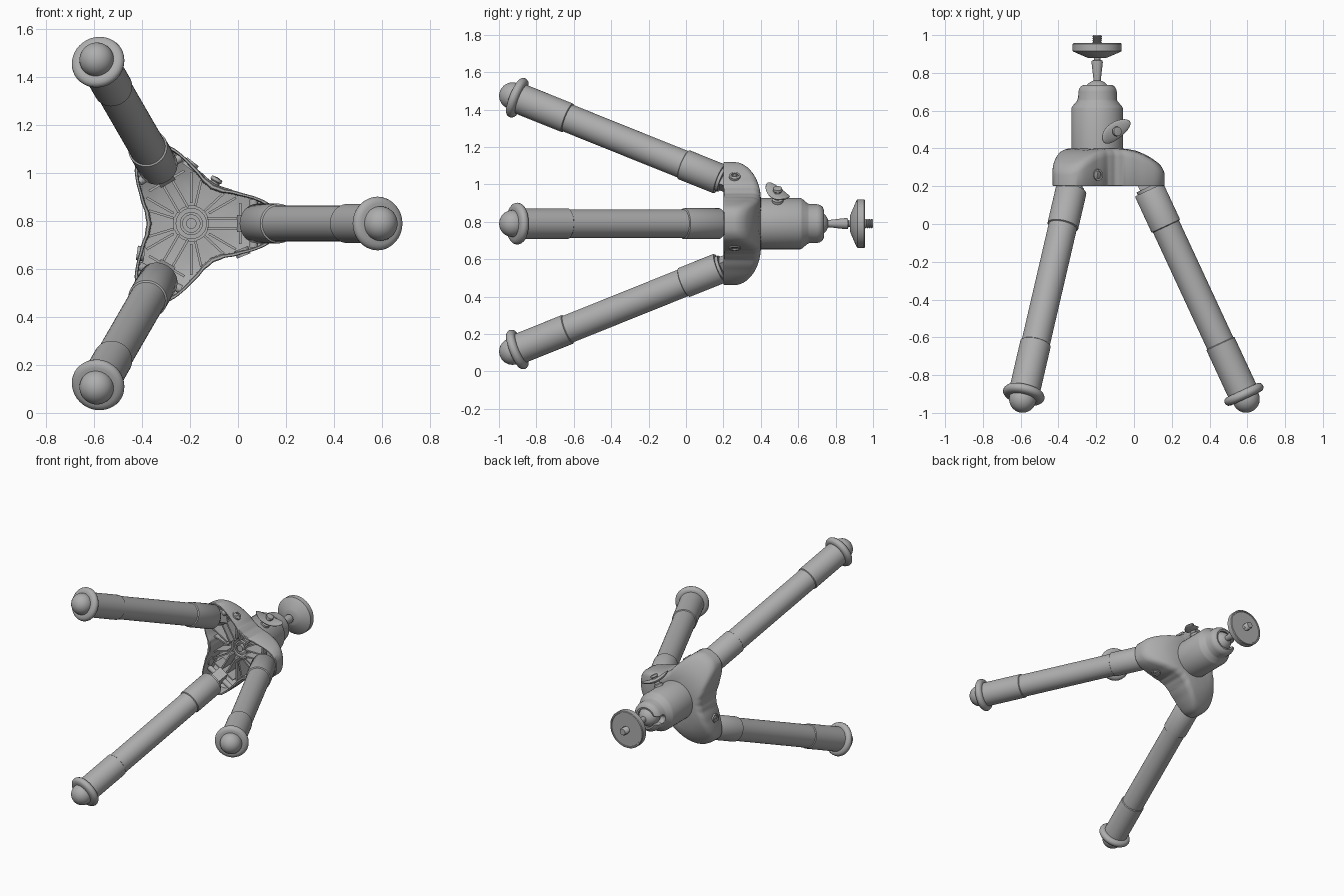
import bpy, bmesh
from math import sin, cos, pi, radians
from mathutils import Matrix, Vector

if "Cube" in bpy.data.objects:
    bpy.data.objects.remove(bpy.data.objects["Cube"], do_unlink=True)

# One grey plastic for everything
grey = bpy.data.materials.new("mid_grey")
grey.use_nodes = True
grey.diffuse_color = (0.42, 0.42, 0.42, 1)
grey.node_tree.nodes["Principled BSDF"].inputs["Base Color"].default_value = (0.42, 0.42, 0.42, 1)

# Tripod frame: local z runs along the column, which lies along world y
BASE = Matrix.Translation((-0.195, 0, 0.79)) @ Matrix.Rotation(-pi / 2, 4, 'X')
UNIT = Matrix.Identity(4)


def T(x, y, z):
    return Matrix.Translation((x, y, z))


def R(deg, axis):
    return Matrix.Rotation(radians(deg), 4, axis)


def finish(name, bm, matrix=UNIT, angle=35):
    bmesh.ops.remove_doubles(bm, verts=bm.verts, dist=1e-5)
    bmesh.ops.recalc_face_normals(bm, faces=bm.faces)
    bm.transform(BASE @ matrix)
    mesh = bpy.data.meshes.new(name)
    bm.to_mesh(mesh)
    bm.free()
    mesh.materials.append(grey)
    for p in mesh.polygons:
        p.use_smooth = True
    mesh.set_sharp_from_angle(angle=radians(angle))
    ob = bpy.data.objects.new(name, mesh)
    bpy.context.collection.objects.link(ob)
    return ob


def skin(bm, rings):
    """Join rings of equal length with quads."""
    rows = [[bm.verts.new(p) for p in ring] for ring in rings]
    n = len(rows[0])
    for a, b in zip(rows, rows[1:]):
        for i in range(n):
            j = (i + 1) % n
            bm.faces.new((a[i], a[j], b[j], b[i]))


def lathe(name, profile, matrix=UNIT, n=40):
    bm = bmesh.new()
    skin(bm, [[(r * cos(2 * pi * i / n), r * sin(2 * pi * i / n), h) for i in range(n)]
              for r, h in profile])
    bmesh.ops.dissolve_degenerate(bm, edges=bm.edges, dist=1e-6)
    return finish(name, bm, matrix)


def box(name, size, matrix):
    bm = bmesh.new()
    bmesh.ops.create_cube(bm, size=1, matrix=Matrix.Diagonal((*size, 1)))
    return finish(name, bm, matrix)


def arc(r, h, a0, a1, steps):
    """Profile points on a circle of radius r centred on the axis at height h."""
    angles = [radians(a0 + (a1 - a0) * i / steps) for i in range(steps + 1)]
    return [(max(0, r * cos(a)), h + r * sin(a)) for a in angles]


def cut(target, cutter):
    mod = target.modifiers.new("cut", 'BOOLEAN')
    mod.operation = 'DIFFERENCE'
    mod.object = cutter
    bpy.context.view_layer.objects.active = target
    bpy.ops.object.modifier_apply(modifier=mod.name)
    bpy.data.objects.remove(cutter, do_unlink=True)


# Three-armed hub: a hollow shell following a three-fold outline
OUTLINE = [(0, .358), (8, .356), (15, .335), (22, .293), (30, .25), (45, .2), (60, .185)]


def outline(deg):
    d = deg % 120
    d = min(d, 120 - d)
    for (a, ra), (b, rb) in zip(OUTLINE, OUTLINE[1:]):
        if d <= b:
            return ra + (rb - ra) * (d - a) / (b - a)


def top(r):
    return 0.4 - 0.1 * (max(0, r - 0.13) / 0.22) ** 2


raw = [outline(2.5 * i) for i in range(144)]
edge = [(raw[i - 1] + 2 * raw[i] + raw[(i + 1) % 144]) / 4 for i in range(144)]


def ring(radius, height):
    pts = []
    for i, e in enumerate(edge):
        a, r = radians(2.5 * i), radius(e)
        pts.append((r * cos(a), r * sin(a), height(r)))
    return pts


rings = [ring(lambda e, s=s: (e - .022) * s, lambda r: top(r) - .03) for s in (0, .35, .6, .8, 1)]
rings += [ring(lambda e: e - .02, lambda r: .206), ring(lambda e: e - .015, lambda r: .2),
          ring(lambda e: e - .004, lambda r: .2), ring(lambda e: e, lambda r: .205)]
for k in range(5):
    a = radians(22.5 * k)
    rings.append(ring(lambda e: e - .035 * (1 - cos(a)), lambda r: top(r) - .035 * (1 - sin(a))))
rings += [ring(lambda e, s=s: (e - .035) * s, top) for s in (.9, .8, .65, .4, 0)]
bm = bmesh.new()
skin(bm, rings)
bmesh.ops.dissolve_degenerate(bm, edges=bm.edges, dist=1e-6)
finish("hub_shell", bm)

# Ribs and centre rings inside the hub
for r in (.075, .048):
    lathe("hub_ring", [(r, .38), (r, .31), (r - .012, .31), (r - .012, .38), (r, .38)])
lathe("hub_centre_pin", [(0, .3), (.022, .3), (.022, .38), (0, .38)])
for k in range(3):
    spin = R(120 * k, 'Z')
    for s in (-1, 1):
        box("arm_rib", (.15, .01, .1), spin @ T(.14, .022 * s, .31))
        box("web_rib", (.11, .01, .1), spin @ R(60 + 17 * s, 'Z') @ T(.13, 0, .31))
        box("arm_side_rib", (.13, .01, .1), spin @ R(30 * s, 'Z') @ T(.15, 0, .31))
    box("arm_cross_rib", (.01, .17, .1), spin @ T(.205, 0, .31))

# Legs: stepped tube, foot flange, rubber ball and pivot tab
TUBE = [(0, 0), (.066, 0), (.066, .016), (.079, .016), (.083, .022), (.083, .226), (.076, .23),
        (.076, .91), (.082, .914), (.082, 1.19), (0, 1.19)]
FLANGE = [(0, 1.185), (.09, 1.185), (.103, 1.19), (.11, 1.2), (.112, 1.21), (.109, 1.221),
          (.1, 1.23), (.085, 1.234), (0, 1.234)]
for k in range(3):
    spin = R(120 * k, 'Z')
    m = spin @ T(.268, 0, .195) @ R(180 - 24.9, 'Y')
    lathe("leg_tube", TUBE, m)
    lathe("foot_flange", FLANGE, m)
    lathe("foot_ball", arc(.072, 1.237, -90, 90, 18), m)
    box("pivot_tab", (.09, .07, .1), m @ T(0, 0, -.035))
    lathe("pivot_pin", [(0, -.1), (.018, -.1), (.018, .1), (0, .1)],
          spin @ T(.26, 0, .26) @ R(90, 'X'), 20)
    # Screw set into one side of each arm: rim, head and cross bar
    side = spin @ R(30, 'Z') @ T(.248, 0, .26) @ R(38, 'Z') @ R(90, 'Y')
    lathe("screw_rim", [(.02, -.02), (.02, .012), (.03, .012), (.032, -.02), (.02, -.02)], side, 24)
    lathe("screw_head", [(0, -.02), (.02, -.02), (.02, .004), (.012, .008), (0, .008)], side, 24)
    box("screw_bar", (.026, .006, .006), side @ T(0, 0, .009))

# Ball head housing with an open socket and a tilt slot
housing = lathe("head_housing", [
    (0, .39), (.137, .39), (.137, .612), (.132, .622), (.108, .65), (.104, .66), (.104, .7),
    (.1, .716), (.09, .73), (.075, .737), (.064, .735), (.07, .69), (.06, .645), (0, .63)], n=48)
bm = bmesh.new()
bmesh.ops.create_cube(bm, size=1, matrix=T(-.09, 0, .74) @ Matrix.Diagonal((.1, .06, .1, 1)))
cut(housing, finish("slot_cutter_box", bm))
cut(housing, lathe("slot_cutter_round", [(0, 0), (.0301, 0), (.0301, .1), (0, .1)],
                   T(-.14, 0, .69) @ R(90, 'Y'), 24))

# Ball and neck
lathe("swivel_ball", arc(.069, .693, -90, 90, 18))
lathe("ball_neck", [(0, .74), (.02, .75), (.02, .77), (.03, .855), (.028, .866), (.017, .868),
                    (.017, .89), (0, .89)])

# Mounting plate and threaded stud
lathe("mount_plate", [(0, .878), (.045, .878), (.06, .884), (.125, .912), (.13, .917), (.13, .952),
                      (.126, .957), (.118, .957), (.116, .953), (0, .953)], n=56)
stud = [(0, .95), (.026, .95)]
for i in range(4):
    z = .957 + .01 * i
    stud += [(.021, z), (.026, z + .005)]
lathe("mount_stud", stud + [(.021, 1.0), (0, 1.0)], n=24)

# Wing screw that locks the ball
knob = R(-60, 'Z') @ T(.13, 0, .49) @ R(90, 'Y') @ R(32, 'Z')
lathe("wing_stem", [(0, -.01), (.03, -.01), (.03, .02), (.02, .025), (.02, .07), (.026, .075),
                    (.024, .088), (0, .092)], knob, 24)
bm = bmesh.new()
bmesh.ops.create_uvsphere(bm, u_segments=32, v_segments=16, radius=1)
for v in bm.verts:
    v.co = Vector((v.co.x * .046, v.co.y * .098, v.co.z * .014))
    v.co.z += .05 + 2.6 * v.co.y ** 2
finish("wing_grip", bm, knob)
